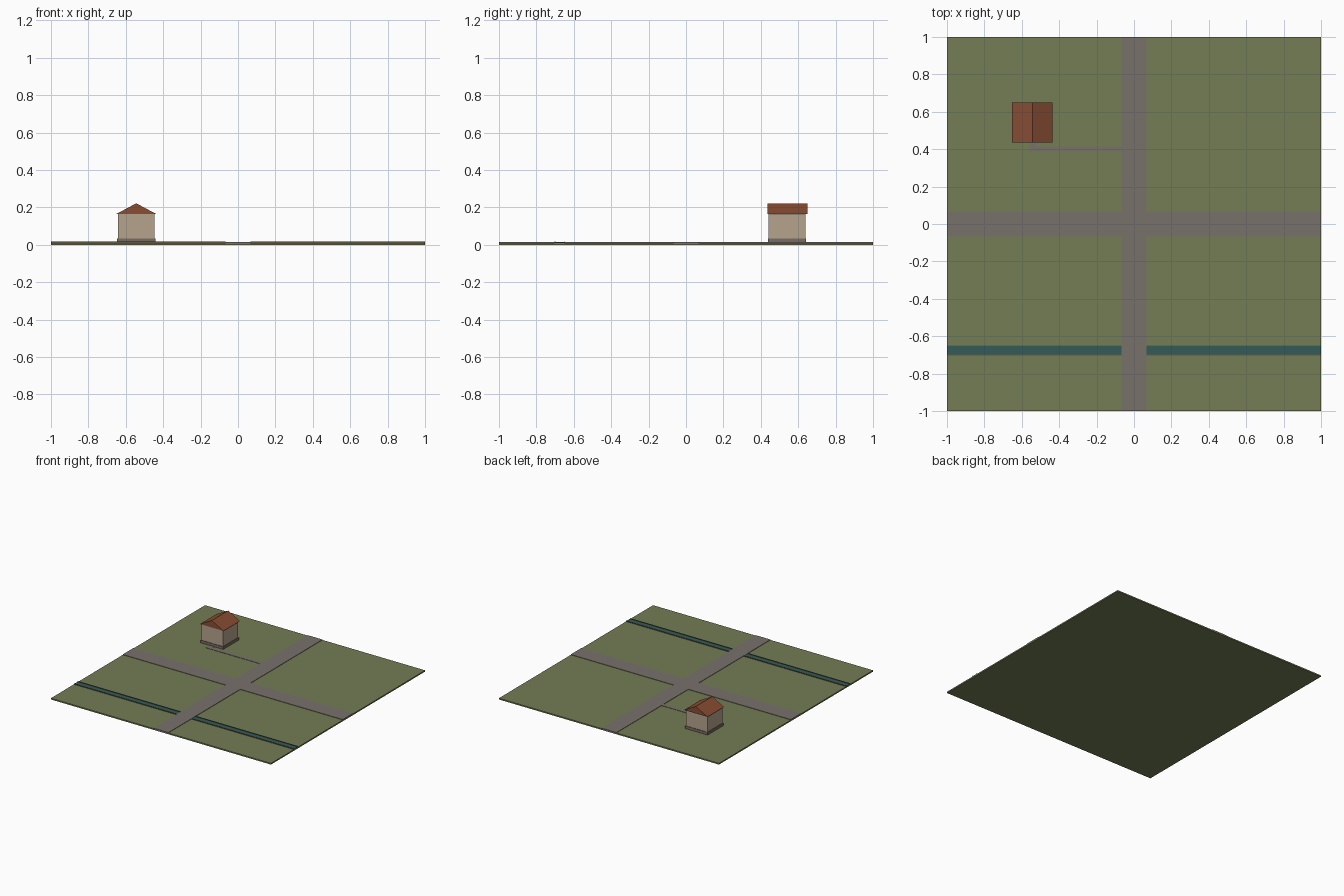
import bpy

if "Cube" in bpy.data.objects:
    bpy.data.objects.remove(bpy.data.objects["Cube"])


def material(name, color):
    mat = bpy.data.materials.new(name)
    mat.diffuse_color = (*color, 1.0)
    mat.use_nodes = True
    mat.node_tree.nodes["Principled BSDF"].inputs["Base Color"].default_value = mat.diffuse_color
    return mat


GRASS = material("grass green", (0.175, 0.205, 0.090))
STONE = material("road grey", (0.190, 0.165, 0.148))
WATER = material("water teal", (0.034, 0.105, 0.095))
BANK = material("bank brown", (0.120, 0.100, 0.065))
WALL = material("plaster beige", (0.470, 0.370, 0.270))
BASE = material("foundation grey", (0.190, 0.150, 0.120))
ROOF = material("roof red", (0.250, 0.075, 0.034))


def prism(name, profile, start, end, mat, axis="z"):
    """Extrude a counter-clockwise profile along z (xy profile) or y (xz profile)."""
    n = len(profile)

    def place(p, d):
        return (p[0], p[1], d) if axis == "z" else (p[0], d, p[1])

    verts = [place(p, start) for p in profile] + [place(p, end) for p in profile]
    faces = [tuple(reversed(range(n))), tuple(range(n, 2 * n))]
    faces += [(i, (i + 1) % n, n + (i + 1) % n, n + i) for i in range(n)]
    if axis == "y":
        faces = [tuple(reversed(f)) for f in faces]
    mesh = bpy.data.meshes.new(name)
    mesh.from_pydata(verts, [], faces)
    mesh.materials.append(mat)
    obj = bpy.data.objects.new(name, mesh)
    bpy.context.collection.objects.link(obj)
    return obj


def box(name, x0, x1, y0, y1, z0, z1, mat):
    return prism(name, [(x0, y0), (x1, y0), (x1, y1), (x0, y1)], z0, z1, mat)


GROUND = 0.011      # top of the grass slab
ROAD = 0.0145       # top of the roads
R = 0.068           # half width of the roads

# Ground slab
box("ground", -1, 1, -1, 1, 0, GROUND, GRASS)

# Crossing roads as one cross-shaped slab
cross = [(-R, -1), (R, -1), (R, -R), (1, -R), (1, R), (R, R),
         (R, 1), (-R, 1), (-R, R), (-1, R), (-1, -R), (-R, -R)]
prism("crossroads", cross, GROUND - 0.004, ROAD, STONE)

# Stream in two halves, each between two thin raised banks
for side, x0, x1 in (("left", -1, -R), ("right", R, 1)):
    box(side + "_stream", x0, x1, -0.699, -0.651, GROUND - 0.004, 0.0135, WATER)
    for part, y in (("front", -0.701), ("back", -0.651)):
        box(f"{side}_{part}_bank", x0, x1, y - 0.002, y + 0.002,
            GROUND - 0.004, 0.0175, BANK)

# Angled footpath from the house to the road
path = [(-0.56, 0.387), (-R, 0.387), (-R, 0.415), (-0.522, 0.415),
        (-0.522, 0.445), (-0.56, 0.445)]
prism("footpath", path, GROUND - 0.004, 0.0135, STONE)

# House: foundation, walls and solid gable roof with its ridge along y
box("foundation", -0.646, -0.442, 0.438, 0.642, GROUND - 0.004, 0.033, BASE)
box("house_walls", -0.642, -0.446, 0.442, 0.638, 0.033, 0.167, WALL)
prism("gable_roof", [(-0.651, 0.165), (-0.437, 0.165), (-0.544, 0.222)],
      0.436, 0.650, ROOF, axis="y")
